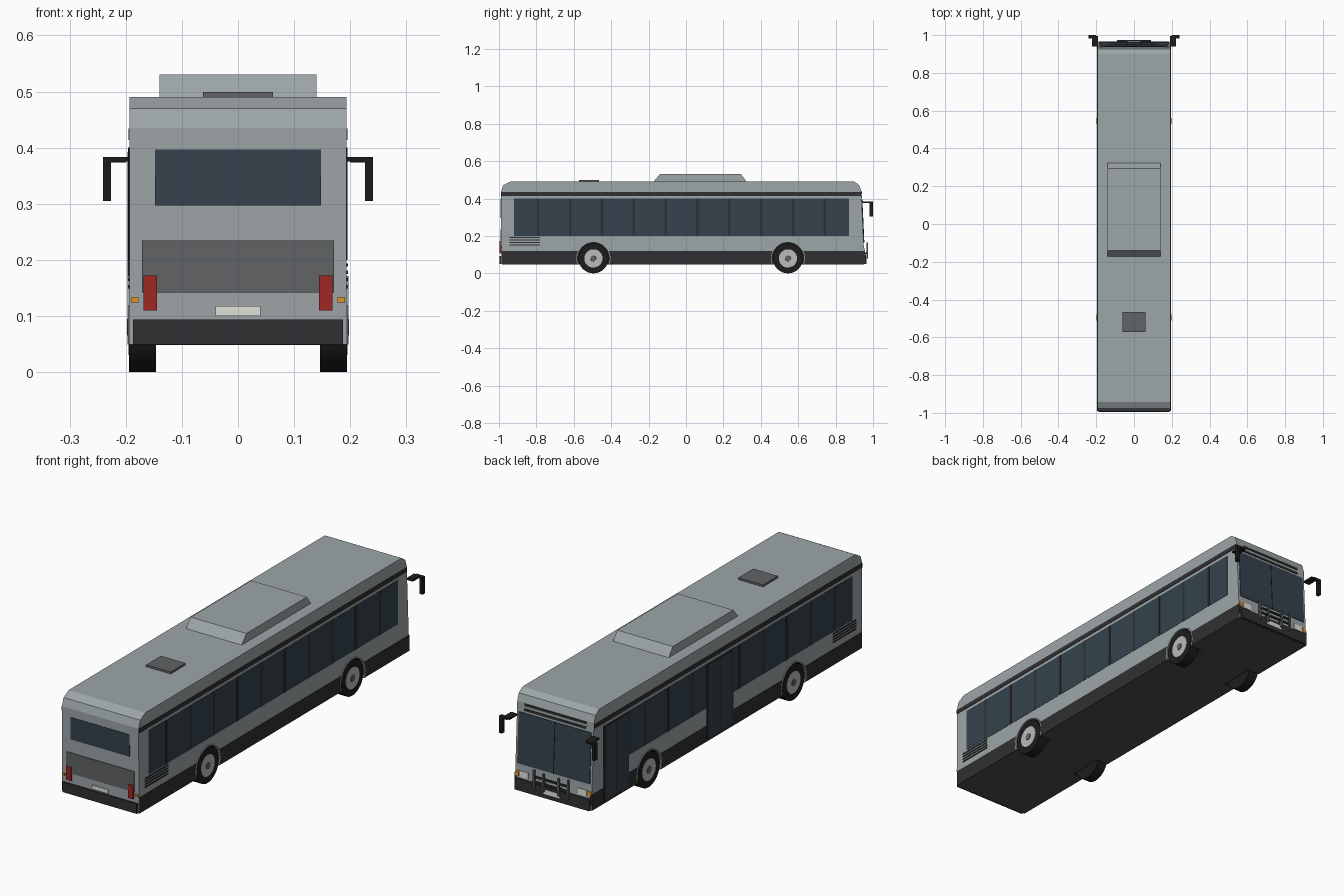
import bpy, bmesh, math
from mathutils import Vector, Matrix

if "Cube" in bpy.data.objects:
    bpy.data.objects.remove(bpy.data.objects["Cube"])


def mat(name, r, g, b):
    m = bpy.data.materials.new(name)
    m.diffuse_color = (r, g, b, 1)
    m.use_nodes = True
    m.node_tree.nodes["Principled BSDF"].inputs["Base Color"].default_value = m.diffuse_color
    return m


PAINT = mat("paint", .34, .38, .39)
GLASS = mat("glass", .035, .055, .075)
DARK = mat("dark_trim", .03, .03, .032)
BLACK = mat("rubber", .012, .012, .012)
PANEL = mat("panel_grey", .12, .125, .13)
FLOOR = mat("floor_grey", .07, .075, .08)
RIM = mat("rim_grey", .5, .5, .49)
RED = mat("red_lens", .35, .02, .018)
AMBER = mat("amber_lens", .75, .3, .02)
WHITE = mat("white_lens", .75, .75, .7)

W = .193                                   # half width of the shell
WHEELS = [(s * W, y) for s in (-1, 1) for y in (-.495, .545)]


def finish(name, bm, material):
    bmesh.ops.recalc_face_normals(bm, faces=bm.faces)
    me = bpy.data.meshes.new(name)
    bm.to_mesh(me)
    bm.free()
    ob = bpy.data.objects.new(name, me)
    bpy.context.collection.objects.link(ob)
    me.materials.append(material)
    return ob


def boxes(name, spans, material):
    """One object from boxes given as (x0, x1, y0, y1, z0, z1)."""
    bm = bmesh.new()
    for x0, x1, y0, y1, z0, z1 in spans:
        m = Matrix.Translation(((x0 + x1) / 2, (y0 + y1) / 2, (z0 + z1) / 2))
        m = m @ Matrix.Diagonal((x1 - x0, y1 - y0, z1 - z0, 1))
        bmesh.ops.create_cube(bm, size=1, matrix=m)
    return finish(name, bm, material)


def both(spans):
    return spans + [(-x1, -x0, *r) for x0, x1, *r in spans]


def extrude_x(name, profile, half, material):
    """Solid from a (y, z) profile swept across the width."""
    bm = bmesh.new()
    f = bm.faces.new([bm.verts.new((-half, y, z)) for y, z in profile])
    g = bmesh.ops.extrude_face_region(bm, geom=[f])["geom"]
    bmesh.ops.translate(bm, vec=(2 * half, 0, 0),
                        verts=[v for v in g if isinstance(v, bmesh.types.BMVert)])
    return finish(name, bm, material)


def discs(name, radius, x_in, x_out, material, r_out=None):
    """A cylinder at each wheel; x_in and x_out are distances from the centre plane."""
    bm = bmesh.new()
    for x, y in WHEELS:
        s = math.copysign(1, x)
        m = Matrix.Translation((s * (x_in + x_out) / 2, y, .08)) @ Matrix.Rotation(s * math.pi / 2, 4, 'Y')
        bmesh.ops.create_cone(bm, cap_ends=True, segments=32, radius1=radius,
                              radius2=r_out or radius, depth=x_out - x_in, matrix=m)
    return finish(name, bm, material)


def front_y(z):
    return .955 - (z - .05) * .018 / .39


def front_panel(name, spans, thick, material):
    """Slabs on the raked front, given as (x0, x1, z0, z1)."""
    ob = boxes(name, [(a, b, -.006, thick, z0, z1) for a, b, z0, z1 in spans], material)
    for v in ob.data.vertices:
        v.co.y += front_y(v.co.z)
    return ob


# Shell, floor and side skirts with wheel arches cut out
shell = extrude_x("body_shell", [(-.987, .05), (-.99, .435), (-.978, .47), (-.942, .49),
                                 (.9, .49), (.926, .472), (.937, .44), (.955, .05)], W, PAINT)
floor = boxes("underbody", [(-W, W, -.985, .953, .048, .06)], FLOOR)
skirt = boxes("side_skirts", both([(W - .01, W + .002, -.985, .954, .049, .12)]), DARK)
cutter = discs("arch_cutter", .087, .135, .22, BLACK)
cutter.hide_render = True
cutter.hide_viewport = False
cutter.display_type = 'WIRE'
for ob in (shell, floor, skirt):
    b = ob.modifiers.new("arches", 'BOOLEAN')
    b.operation, b.object, b.solver = 'DIFFERENCE', cutter, 'EXACT'
    b.material_mode = 'TRANSFER'

# Arch lips
bm = bmesh.new()
a0 = math.asin(.03 / .088)
for x, y in WHEELS:
    s = math.copysign(1, x)
    prev = None
    for i in range(25):
        a = -a0 + (math.pi + 2 * a0) * i / 24
        ring = [bm.verts.new((s * px, y + r * math.cos(a), .08 + r * math.sin(a)))
                for r, px in ((.085, .185), (.091, .185), (.091, .1965), (.085, .1965))]
        if prev:
            for k in range(4):
                bm.faces.new((prev[k], prev[k - 1], ring[k - 1], ring[k]))
        if i in (0, 24):
            bm.faces.new(ring)
        prev = ring
finish("arch_lips", bm, PAINT)

# Wheels
for ob in (discs("tyres", .08, .146, .194, BLACK),
           discs("rims", .052, .17, .1955, RIM, .049),
           discs("hubs", .018, .18, .198, PANEL, .015)):
    bpy.context.view_layer.objects.active = ob
    ob.select_set(True)
    bpy.ops.object.shade_smooth_by_angle(angle=math.radians(35))
    ob.select_set(False)

# Side glazing, pillars, roof band and engine vents
boxes("side_windows", both([(W - .005, W + .001, -.92, .872, .2, .4)]), GLASS)
boxes("window_pillars", both([(W - .005, W + .002, y - .007, y + .007, .2, .4)
                              for y in (-.79 + .1703 * i for i in range(10))]), DARK)
boxes("roof_band", both([(W - .005, W + .002, -.989, .937, .414, .434)]), DARK)
boxes("side_vents", both([(W - .005, W + .003, -.945, -.78, z - .003, z + .003)
                          for z in (.152, .165, .178, .191)]), DARK)

# Doors on the left side: glass leaves in dark frames
for name, y0, y1 in (("front_door", .69, .87), ("middle_door", -.06, .13)):
    mid = (y0 + y1) / 2
    boxes(name + "_frame", [(-W - .003, -W + .005, y0, y1, .055, .4)], DARK)
    boxes(name + "_glass", [(-W - .004, -W, a + .006, b - .006, .065, .392)
                            for a, b in ((y0, mid), (mid, y1))], GLASS)

# Roof unit and hatch
extrude_x("roof_unit", [(-.175, .488), (-.14, .53), (.295, .53), (.325, .488)], .14, PAINT)
boxes("roof_hatch", [(-.062, .062, -.572, -.465, .485, .499)], PANEL)

# Rear
boxes("rear_window", [(-.148, .148, -.992, -.98, .297, .397)], GLASS)
boxes("engine_cover", [(-.171, .171, -.992, -.98, .142, .235)], PANEL)
boxes("rear_bumper", [(-.187, .187, -.996, -.98, .049, .094)], DARK)
boxes("tail_lights", both([(.144, .168, -.996, -.98, .11, .172)]), RED)
boxes("rear_indicators", both([(.177, .191, -.993, -.98, .124, .134)]), AMBER)
boxes("rear_plate", [(-.04, .04, -.993, -.98, .1, .118)], WHITE)

# Front
front_panel("windscreen", [(-.183, -.002, .165, .395), (.002, .183, .165, .395)], .003, GLASS)
front_panel("windscreen_divider", [(-.002, .002, .165, .395)], .004, BLACK)
front_panel("front_slots", [(-.155, .155, z - .005, z + .005) for z in (.41, .432)], .003, DARK)
front_panel("front_bumper", [(-.187, .187, .049, .1)], .01, DARK)
front_panel("headlights", both([(.125, .168, .108, .135)]), .004, WHITE)
front_panel("front_indicators", both([(.173, .19, .11, .132)]), .004, AMBER)
front_panel("front_plate", [(-.04, .04, .068, .088)], .012, WHITE)

# Bicycle rack
boxes("rack_posts", both([(.082, .09, .965, .974, .08, .165), (.034, .042, .965, .974, .08, .16)]), PANEL)
boxes("rack_rails", [(-.09, .09, .966, .973, z - .004, z + .004) for z in (.112, .135)]
      + both([(.034, .042, .945, .97, .104, .112)]), DARK)

# Mirrors on bent arms
boxes("mirror_arms", both([(.19, .222, .94, .995, .375, .383), (.2, .24, .984, 1.0, .374, .383)]), BLACK)
boxes("mirror_heads", both([(.226, .241, .982, 1.0, .305, .383)]), BLACK)
